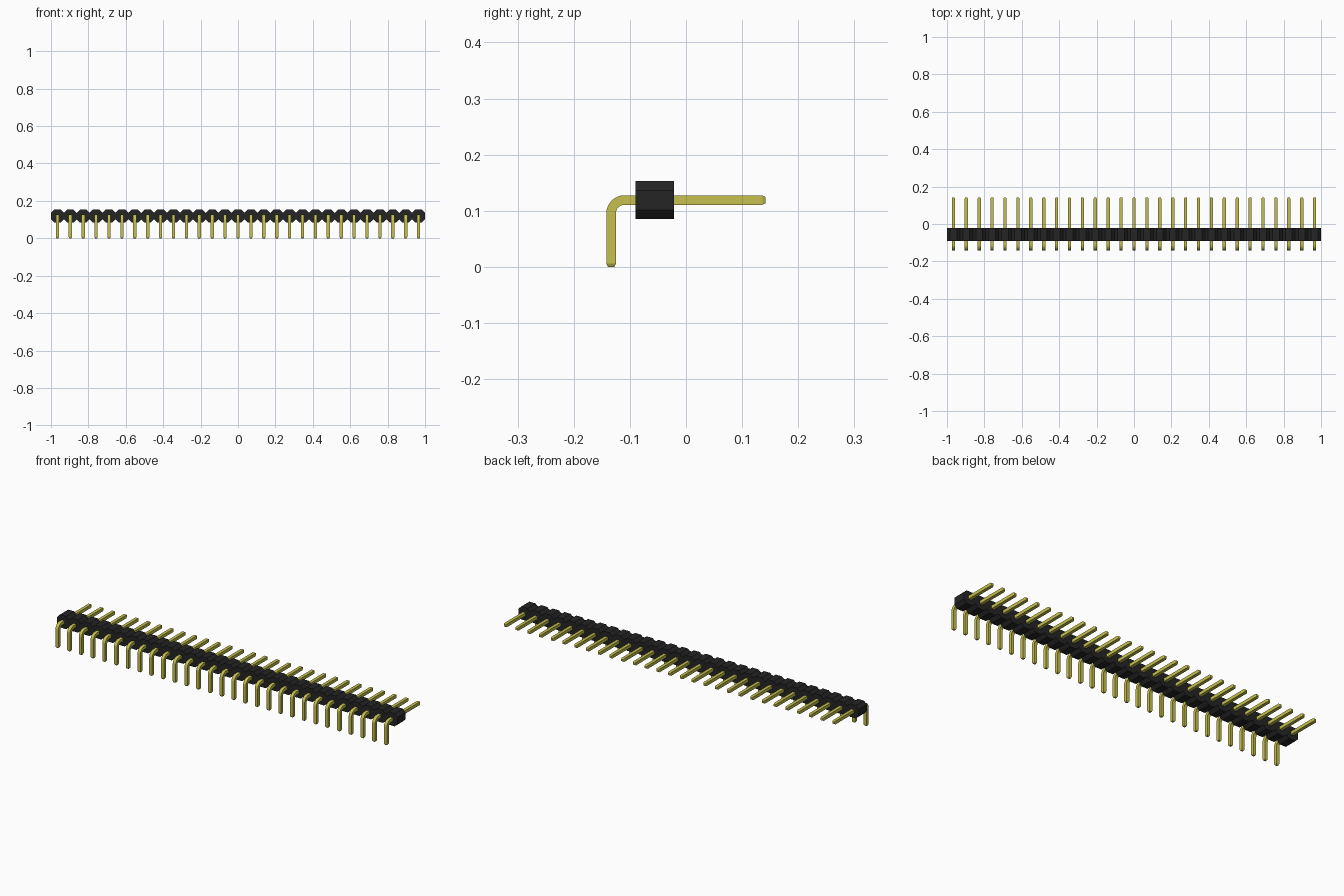
import bpy, bmesh, math
from mathutils import Vector

if "Cube" in bpy.data.objects:
    bpy.data.objects.remove(bpy.data.objects["Cube"], do_unlink=True)

COUNT = 29
PITCH = 2 / COUNT
HALF = 0.0085          # half thickness of a pin
AXIS_Z = 0.119         # height of the pin's straight run
LEG_Y = -0.1335        # centre of the downward leg


def material(name, colour, roughness):
    mat = bpy.data.materials.new(name)
    mat.use_nodes = True
    mat.diffuse_color = colour
    shader = mat.node_tree.nodes["Principled BSDF"]
    shader.inputs["Base Color"].default_value = colour
    shader.inputs["Roughness"].default_value = roughness
    return mat


def finish(name, bm, mat):
    bmesh.ops.recalc_face_normals(bm, faces=bm.faces)
    mesh = bpy.data.meshes.new(name)
    bm.to_mesh(mesh)
    bm.free()
    mesh.materials.append(mat)
    obj = bpy.data.objects.new(name, mesh)
    bpy.context.collection.objects.link(obj)
    return obj


black = material("black plastic", (0.018, 0.018, 0.018, 1), 0.6)
gold = material("gold metal", (0.56, 0.53, 0.075, 1), 0.4)

# Housing: a row of octagonal blocks sharing their upright sides
bottom, top, cut = 0.085, 0.153, 0.0165
upper, lower = [], []
for i in range(COUNT):
    x0 = -1 + i * PITCH
    x1 = x0 + PITCH
    upper += [(x0, top - cut), (x0 + cut, top), (x1 - cut, top)]
    lower += [(x0, bottom + cut), (x0 + cut, bottom), (x1 - cut, bottom)]
upper.append((1, top - cut))
lower.append((1, bottom + cut))
bm = bmesh.new()
face = bm.faces.new([bm.verts.new((x, -0.09, z)) for x, z in lower + upper[::-1]])
extruded = bmesh.ops.extrude_face_region(bm, geom=[face])["geom"]
bmesh.ops.translate(bm, vec=(0, 0.069, 0),
                    verts=[v for v in extruded if isinstance(v, bmesh.types.BMVert)])
finish("housing", bm, black)

# Pin: a square section swept down the leg, round the bend and out to the back
TIP, SMALL, RADIUS, STEPS = 0.006, 0.0055, 0.0235, 8
path = [(LEG_Y, 0, 0, SMALL), (LEG_Y, TIP, 0, HALF)]    # y, z, turn, half size
for i in range(STEPS + 1):
    a = math.pi / 2 * i / STEPS
    path.append((LEG_Y + RADIUS * (1 - math.cos(a)),
                 AXIS_Z - RADIUS * (1 - math.sin(a)), a, HALF))
path += [(0.142 - TIP, AXIS_Z, math.pi / 2, HALF), (0.142, AXIS_Z, math.pi / 2, SMALL)]

bm = bmesh.new()
rings = []
for y, z, a, h in path:
    side = Vector((0, math.cos(a), -math.sin(a)))
    centre = Vector((0, y, z))
    rings.append([bm.verts.new(centre + Vector((sx * h, 0, 0)) + side * sy * h)
                  for sx, sy in ((-1, -1), (1, -1), (1, 1), (-1, 1))])
for r, s in zip(rings, rings[1:]):
    for k in range(4):
        bm.faces.new((r[k], r[k - 1], s[k - 1], s[k]))
bm.faces.new(rings[0])
bm.faces.new(rings[-1])
pins = finish("pins", bm, gold)
pins.location.x = -1 + PITCH / 2

# Repeat the pin along the housing
row = pins.modifiers.new("row", "ARRAY")
row.count = COUNT
row.use_relative_offset = False
row.use_constant_offset = True
row.constant_offset_displace = (PITCH, 0, 0)

bpy.context.view_layer.objects.active = pins
pins.select_set(True)
bpy.ops.object.shade_smooth_by_angle(angle=math.radians(25))
